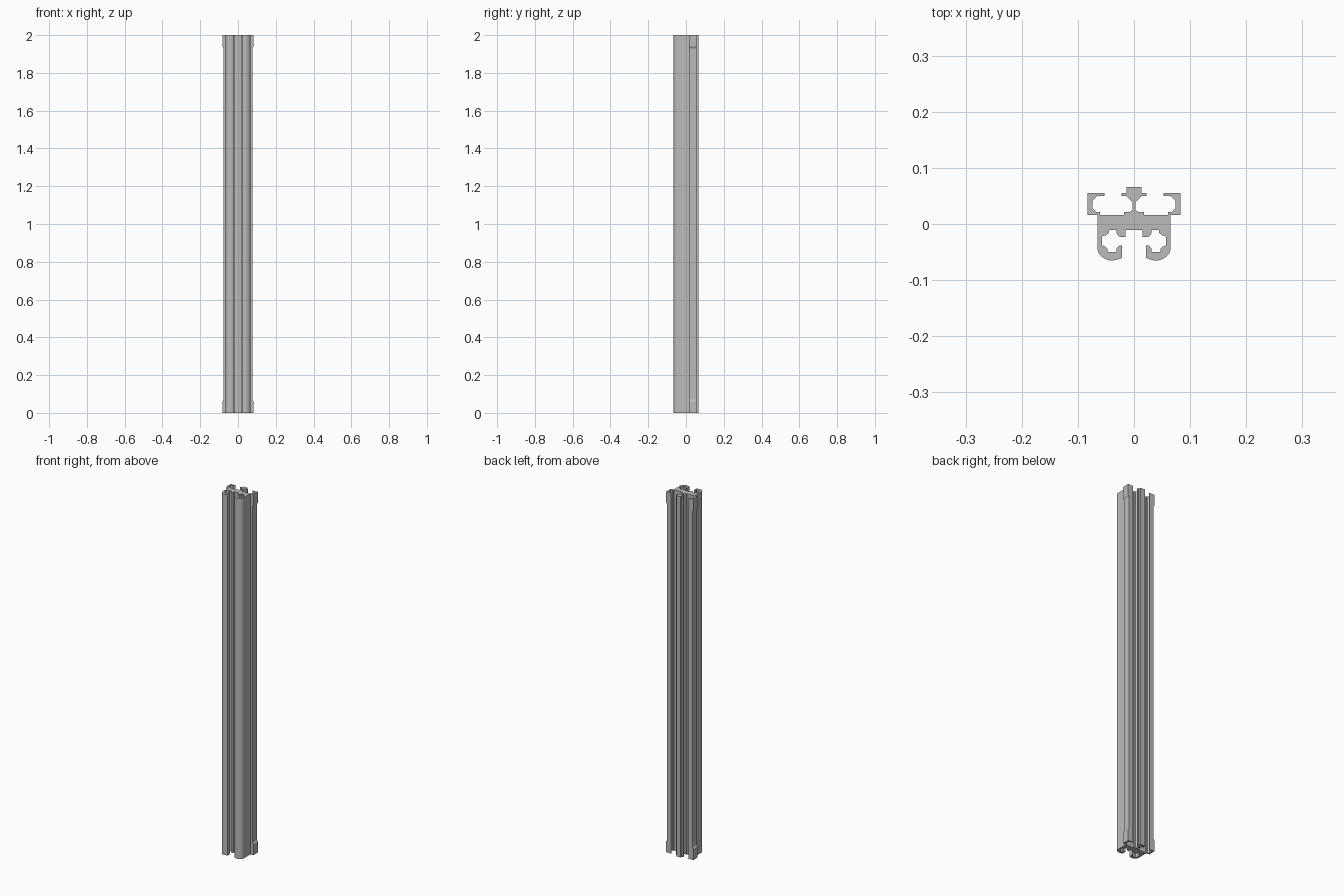
import bpy
import bmesh

if "Cube" in bpy.data.objects:
    bpy.data.objects.remove(bpy.data.objects["Cube"], do_unlink=True)

UNIT = 0.001      # profile points are in thousandths
LENGTH = 2.0

metal = bpy.data.materials.new("aluminium grey")
metal.use_nodes = True
grey = (0.5, 0.5, 0.5, 1)
metal.diffuse_color = grey
metal.node_tree.nodes["Principled BSDF"].inputs["Base Color"].default_value = grey


def finish(name, bm):
    bmesh.ops.recalc_face_normals(bm, faces=bm.faces)
    mesh = bpy.data.meshes.new(name)
    bm.to_mesh(mesh)
    bm.free()
    mesh.materials.append(metal)
    obj = bpy.data.objects.new(name, mesh)
    bpy.context.collection.objects.link(obj)
    return obj


def extrude(name, outline, direction):
    """Turn a closed 3D outline into a solid along the given direction."""
    bm = bmesh.new()
    face = bm.faces.new([bm.verts.new(p) for p in outline])
    result = bmesh.ops.extrude_face_region(bm, geom=[face], use_keep_orig=True)
    moved = [v for v in result["geom"] if isinstance(v, bmesh.types.BMVert)]
    bmesh.ops.translate(bm, verts=moved, vec=direction)
    return finish(name, bm)


# Half cross-section, from the back centre round to the front centre
back_stem = [(13, 66), (13, 55), (22, 55), (22, 50), (14, 50), (3, 39),
             (3, 25), (8, 21), (18, 21), (18, 16)]
side_channel = [(61, 16), (61, 21), (67, 21), (74, 28), (74, 41), (66, 50),
                (53, 50), (53, 55), (77, 55), (77, 16), (65, 16)]
rounded_foot = [(65, -46), (63, -52), (58, -58), (50, -63), (43, -65),
                (36, -65), (28, -63), (21, -60), (21, -38)]
screw_cavity = [(26, -38), (31, -43), (31, -50), (47, -50), (47, -45),
                (50, -41), (57, -38), (57, -22), (50, -20), (45, -16),
                (45, -11), (31, -11), (31, -17), (26, -23), (15, -23), (15, -11)]
half = back_stem + side_channel + rounded_foot + screw_cavity

# Mirror the half section and extrude it along the full length
section = half + [(-x, y) for x, y in reversed(half)]
extrude("extruded_rail", [(x * UNIT, y * UNIT, 0) for x, y in section], (0, 0, LENGTH))

# Thicker outer walls at both ends, tapering into the rail
pad = [(0.076, 0), (0.083, 0), (0.083, 0.06), (0.077, 0.07), (0.076, 0.07)]
for side, side_name in ((1, "left"), (-1, "right")):
    for is_top, end_name in ((False, "bottom"), (True, "top")):
        outline = [(side * x, 0.016, LENGTH - z if is_top else z) for x, z in pad]
        extrude(f"{side_name}_{end_name}_end_pad", outline, (0, 0.039, 0))
